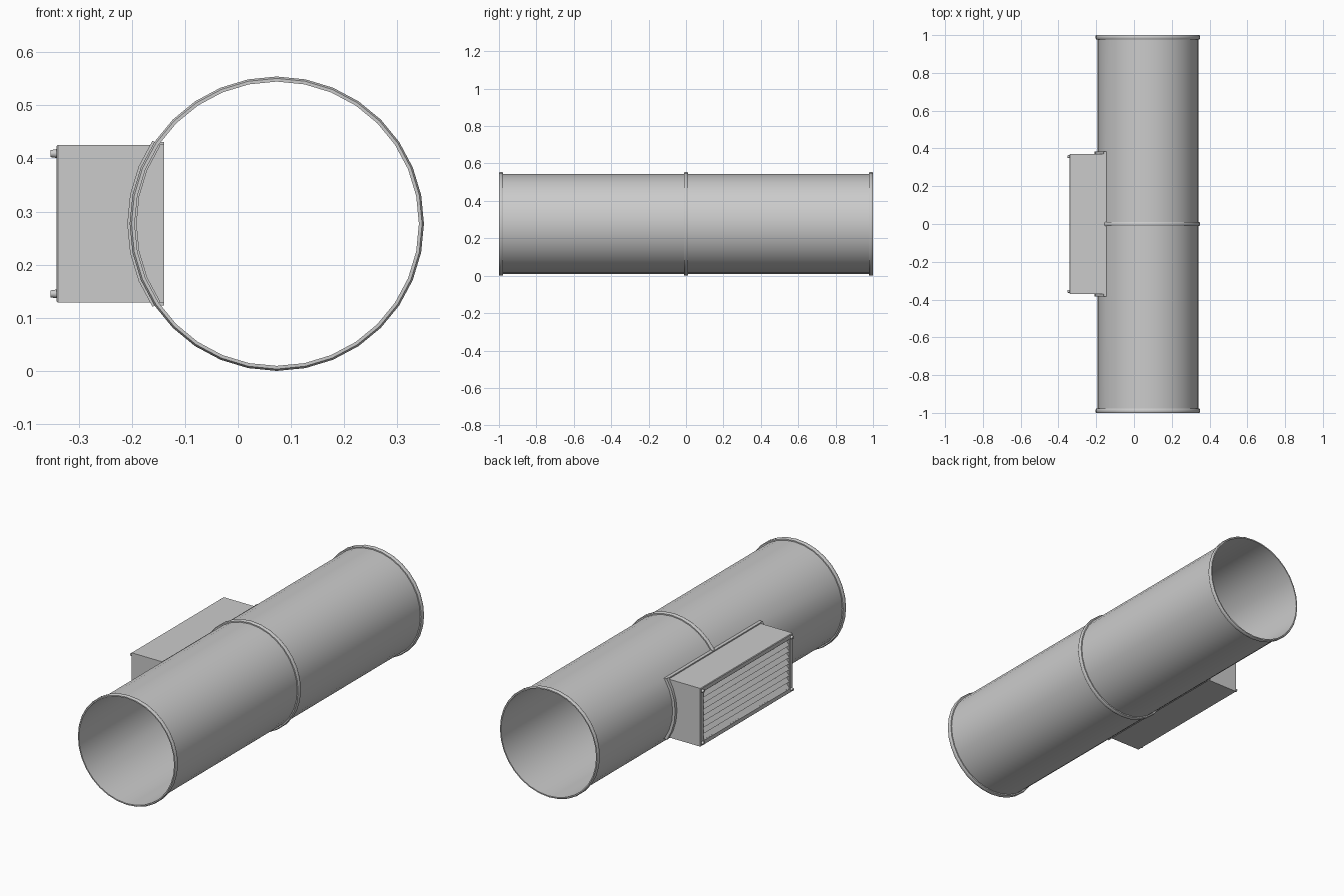
import bpy, bmesh, math
from mathutils import Matrix, Vector

if "Cube" in bpy.data.objects:
    bpy.data.objects.remove(bpy.data.objects["Cube"])

CX, CZ, R = 0.073, 0.277, 0.2675      # duct axis and radius
SIDES, SKIP = 32, 3                   # facets, half-width of side opening in facets
STEP = 2 * math.pi / SIDES
BY, Z0, Z1 = 0.37, 0.129, 0.425       # side outlet half length and height range


def finish(name, bm, angle=35):
    bmesh.ops.recalc_face_normals(bm, faces=bm.faces)
    me = bpy.data.meshes.new(name)
    bm.to_mesh(me)
    bm.free()
    ob = bpy.data.objects.new(name, me)
    bpy.context.collection.objects.link(ob)
    bpy.context.view_layer.objects.active = ob
    ob.select_set(True)
    bpy.ops.object.shade_smooth_by_angle(angle=math.radians(angle))
    ob.select_set(False)
    return ob


def sweep(name, profile, start=0, count=SIDES, closed=True, keep=None):
    """Turn a (radius, y) profile round the duct axis; angle 0 points to -x."""
    bm = bmesh.new()
    full = count == SIDES
    rows = []
    for i in range(count if full else count + 1):
        a = (start + i) * STEP
        rows.append([bm.verts.new((CX - r * math.cos(a), y, CZ + r * math.sin(a)))
                     for r, y in profile])
    n = len(profile)
    for i in range(count):
        p, q = rows[i], rows[(i + 1) % len(rows)]
        for j in range(n if closed else n - 1):
            if keep is None or keep(i, j):
                k = (j + 1) % n
                bm.faces.new((p[j], q[j], q[k], p[k]))
    if not full and closed:
        bm.faces.new(rows[0])
        bm.faces.new(rows[-1])
    return finish(name, bm)


def add_box(bm, lo, hi, rot=0):
    lo, hi = Vector(lo), Vector(hi)
    m = (Matrix.Translation((lo + hi) / 2) @ Matrix.Rotation(rot, 4, 'Y')
         @ Matrix.Diagonal((*(hi - lo), 1)))
    bmesh.ops.create_cube(bm, size=1, matrix=m)


# Duct shell with the side opening left out
sweep("duct_shell", [(R, -1), (R, -BY), (R, BY), (R, 1)], closed=False,
      keep=lambda i, j: not (j == 1 and (i < SKIP or i >= SIDES - SKIP)))


# Rounded stiffening rings: two ends, and the middle one broken at the outlet
def bead(y):
    return [(R, y - .011), (R + .006, y - .011), (R + .0095, y - .006),
            (R + .0095, y + .006), (R + .006, y + .011), (R, y + .011)]


sweep("rim_front", bead(-0.989))
sweep("rim_back", bead(0.989))
sweep("middle_ring", bead(0), start=SKIP, count=SIDES - 2 * SKIP)

# Saddle flange: curved end strips and straight long strips
for side, s in (("front", -1), ("back", 1)):
    sweep("saddle_end_" + side,
          [(R - .0035, s * BY), (R + .014, s * BY),
           (R + .014, s * .385), (R - .0035, s * .385)],
          start=-SKIP, count=2 * SKIP)
bm = bmesh.new()
for za, zb in ((Z1, Z1 + .006), (Z0 - .006, Z0)):
    add_box(bm, (-.162, -.385, za), (-.139, .385, zb))
finish("saddle_long_strips", bm)

# Outlet box: four sheet walls, open at both ends
bm = bmesh.new()
loops = [[bm.verts.new((x, y, z)) for y, z in
          ((-BY, Z0), (BY, Z0), (BY, Z1), (-BY, Z1))] for x in (-.327, -.139)]
for i in range(4):
    k = (i + 1) % 4
    bm.faces.new((loops[0][i], loops[0][k], loops[1][k], loops[1][i]))
finish("outlet_box", bm)

# Grille frame: mitred border with a softened front edge
bm = bmesh.new()
prof = [(0, -.326), (0, -.339), (.003, -.342), (.022, -.342), (.025, -.339), (.025, -.326)]
rings = []
for sy, sz in ((-1, -1), (1, -1), (1, 1), (-1, 1)):
    rings.append([bm.verts.new((x, sy * (BY - d), (Z1 - d) if sz > 0 else (Z0 + d)))
                  for d, x in prof])
for i in range(4):
    p, q = rings[i], rings[(i + 1) % 4]
    for j in range(6):
        k = (j + 1) % 6
        bm.faces.new((p[j], q[j], q[k], p[k]))
finish("grille_frame", bm, 30)

# Slanted louvre slats, outer edge low
bm = bmesh.new()
N = 8
pitch = (Z1 - Z0 - .05) / N
for i in range(N):
    z = Z0 + .025 + pitch * (i + .5)
    add_box(bm, (-.346, -BY + .02, z - .001), (-.306, BY - .02, z + .001), math.radians(-50))
finish("louvre_slats", bm)

# Corner screws
bm = bmesh.new()
for y in (-.357, .357):
    for z in (Z0 + .016, Z1 - .016):
        bmesh.ops.create_cone(
            bm, cap_ends=True, segments=12, radius1=.0085, radius2=.0065, depth=.013,
            matrix=Matrix.Translation((-.3465, y, z)) @ Matrix.Rotation(-math.pi / 2, 4, 'Y'))
finish("corner_screws", bm)
